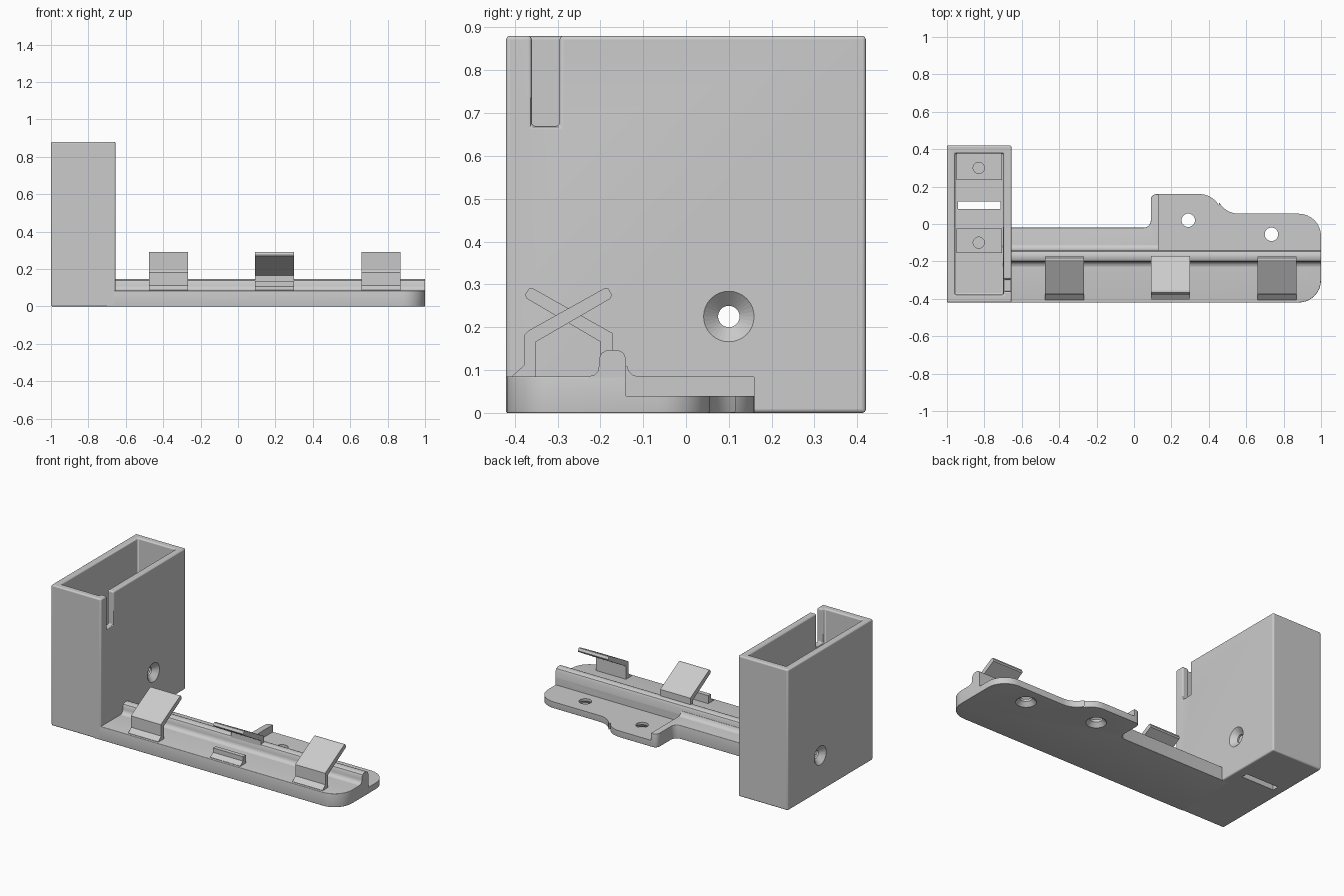
import bpy, bmesh
from math import cos, sin, radians, pi
from mathutils import Matrix, Vector

if "Cube" in bpy.data.objects:
    bpy.data.objects.remove(bpy.data.objects["Cube"])

grey = bpy.data.materials.new("plain grey")
grey.use_nodes = True
grey.diffuse_color = (0.6, 0.6, 0.6, 1)
grey.node_tree.nodes["Principled BSDF"].inputs["Base Color"].default_value = (0.6, 0.6, 0.6, 1)


def finish(name, bm, cutter=False):
    bmesh.ops.recalc_face_normals(bm, faces=bm.faces)
    mesh = bpy.data.meshes.new(name)
    bm.to_mesh(mesh)
    bm.free()
    ob = bpy.data.objects.new(name, mesh)
    bpy.context.collection.objects.link(ob)
    mesh.materials.append(grey)
    if cutter:
        ob.hide_render = True
        ob.hide_viewport = True
        ob.display_type = 'WIRE'
    return ob


def prism_mesh(points, start, end):
    """Extrude a closed polygon from start to end offset."""
    bm = bmesh.new()
    face = bm.faces.new([bm.verts.new(Vector(p) + Vector(start)) for p in points])
    out = bmesh.ops.extrude_face_region(bm, geom=[face])
    moved = [v for v in out["geom"] if isinstance(v, bmesh.types.BMVert)]
    bmesh.ops.translate(bm, verts=moved, vec=Vector(end) - Vector(start))
    return bm


def along_x(name, yz, x0, x1):
    return finish(name, prism_mesh([(0, y, z) for y, z in yz], (x0, 0, 0), (x1, 0, 0)))


def box_mesh(x, y, z):
    pts = [(x[0], y[0], 0), (x[1], y[0], 0), (x[1], y[1], 0), (x[0], y[1], 0)]
    return prism_mesh(pts, (0, 0, z[0]), (0, 0, z[1]))


def cone(name, centre, r1, r2, depth, axis='Z'):
    bm = bmesh.new()
    turn = Matrix.Rotation(pi / 2, 4, 'Y') if axis == 'X' else Matrix()
    bmesh.ops.create_cone(bm, cap_ends=True, segments=32, radius1=r1, radius2=r2,
                          depth=depth, matrix=Matrix.Translation(centre) @ turn)
    return finish(name, bm, True)


def cut(ob, cutter):
    m = ob.modifiers.new(cutter.name, 'BOOLEAN')
    m.operation = 'DIFFERENCE'
    m.solver = 'EXACT'
    m.object = cutter


def arc(cx, cy, r, a0, a1, n=8):
    steps = [radians(a0 + (a1 - a0) * i / n) for i in range(n + 1)]
    return [(cx + r * cos(a), cy + r * sin(a), 0) for a in steps]


def smooth(ob):
    bpy.ops.object.select_all(action='DESELECT')
    ob.select_set(True)
    bpy.context.view_layer.objects.active = ob
    bpy.ops.object.shade_smooth_by_angle(angle=radians(35))


# Tall open-topped housing
bm = box_mesh((-1, -0.655), (-0.42, 0.42), (0, 0.88))
bm.faces.ensure_lookup_table()
top = max(bm.faces, key=lambda f: f.calc_center_median().z)
bmesh.ops.inset_region(bm, faces=[top], thickness=0.06)
out = bmesh.ops.extrude_face_region(bm, geom=[top])
bmesh.ops.translate(bm, vec=(0, 0, -0.82),
                    verts=[v for v in out["geom"] if isinstance(v, bmesh.types.BMVert)])
if top.is_valid:
    bm.faces.remove(top)
housing = finish("housing", bm)
cut(housing, finish("wall_slot_cutter",
                    box_mesh((-0.78, -0.6), (-0.36, -0.295), (0.67, 1)), True))
bevel = housing.modifiers.new("rounded edges", 'BEVEL')
bevel.width = 0.022
bevel.segments = 4
bevel.limit_method = 'ANGLE'
bevel.angle_limit = radians(40)

# Countersunk cable hole through both walls, and slot in the floor
cut(housing, cone("cable_hole_cutter", (-0.83, 0.1, 0.225), 0.025, 0.025, 0.5, 'X'))
cut(housing, cone("inner_countersink_cutter", (-0.67, 0.1, 0.225), 0.015, 0.07, 0.05, 'X'))
cut(housing, cone("outer_countersink_cutter", (-0.985, 0.1, 0.225), 0.07, 0.015, 0.05, 'X'))
cut(housing, finish("floor_slot_cutter",
                    box_mesh((-0.94, -0.715), (0.08, 0.12), (-0.1, 0.2)), True))

# Mounting blocks with pilot holes inside the housing
for name, y0, y1, yc in (("rear_mount", 0.235, 0.38, 0.3), ("front_mount", -0.155, -0.025, -0.1)):
    mount = finish(name, box_mesh((-0.95, -0.705), (y0, y1), (0.05, 0.15)))
    cut(mount, cone(name + "_hole_cutter", (-0.83, yc, 0.14), 0.03, 0.03, 0.12))
    smooth(mount)

# Base plate with a rounded end and a stepped rear outline
outline = [(-0.7, -0.42, 0)]
outline += arc(0.88, -0.3, 0.12, -90, 0)
outline += arc(0.88, -0.065, 0.12, 0, 90)
outline += arc(0.56, 0.175, 0.12, 270, 210)
outline += arc(0.35, 0.04, 0.12, 30, 90)
outline += arc(0.12, 0.13, 0.03, 90, 180, 5)
outline += arc(0.05, 0.02, 0.04, 0, -90, 5)
outline += [(-0.7, -0.02, 0)]
bm = prism_mesh(outline, (0, 0, 0), (0, 0, 0.085))
for z, offset in ((0, 0.025), (0.085, 0.01)):
    rim = [e for e in bm.edges
           if all(abs(v.co.z - z) < 1e-4 for v in e.verts)
           and any(v.co.x > -0.69 for v in e.verts)]
    bmesh.ops.bevel(bm, geom=rim, offset=offset, segments=4, profile=0.5,
                    affect='EDGES', clamp_overlap=True)
plate = finish("base_plate", bm)
cut(plate, finish("rear_recess_cutter",
                  box_mesh((0.13, 1.2), (-0.14, 0.4), (0.04, 0.2)), True))
for i, (x, y) in enumerate(((0.29, 0.02), (0.735, -0.055))):
    cut(plate, cone(f"screw_hole_cutter_{i}", (x, y, 0.05), 0.036, 0.036, 0.3))
    cut(plate, cone(f"screw_countersink_cutter_{i}", (x, y, 0), 0.08, 0.036, 0.05))

# Long rounded rib along the plate
rib = along_x("rib", [(-0.228, 0.08), (-0.228, 0.085), (-0.214, 0.089), (-0.206, 0.097),
                      (-0.203, 0.11), (-0.203, 0.127), (-0.197, 0.14), (-0.184, 0.147),
                      (-0.159, 0.147), (-0.146, 0.14), (-0.14, 0.127), (-0.14, 0.035),
                      (-0.2, 0.035)], -0.7, 1)
fillet = along_x("rib_rear_fillet", [(-0.145, 0.08), (-0.145, 0.11), (-0.138, 0.11),
                                     (-0.133, 0.097), (-0.125, 0.089), (-0.112, 0.085),
                                     (-0.112, 0.08)], -0.7, 0.13)

# Angled clips: two lean backward from the front edge, one forward from the rib
front_clip = [(-0.405, 0.08), (-0.405, 0.087), (-0.377, 0.112), (-0.377, 0.183),
              (-0.368, 0.192), (-0.192, 0.29), (-0.181, 0.29), (-0.173, 0.276),
              (-0.176, 0.267), (-0.35, 0.166), (-0.35, 0.08)]
rear_clip = [(-0.172, 0.12), (-0.172, 0.187), (-0.182, 0.192), (-0.356, 0.29),
             (-0.367, 0.29), (-0.376, 0.276), (-0.372, 0.267), (-0.2, 0.166), (-0.2, 0.12)]
for name, profile, x in (("right_clip", front_clip, -0.372), ("middle_clip", rear_clip, 0.195),
                         ("left_clip", front_clip, 0.765)):
    along_x(name, profile, x - 0.104, x + 0.104)

# Low stop facing the middle clip
along_x("middle_stop", [(-0.405, 0.08), (-0.405, 0.087), (-0.377, 0.107), (-0.377, 0.135),
                        (-0.35, 0.135), (-0.35, 0.08)], 0.091, 0.299)

for ob in (housing, plate, rib, fillet):
    smooth(ob)
